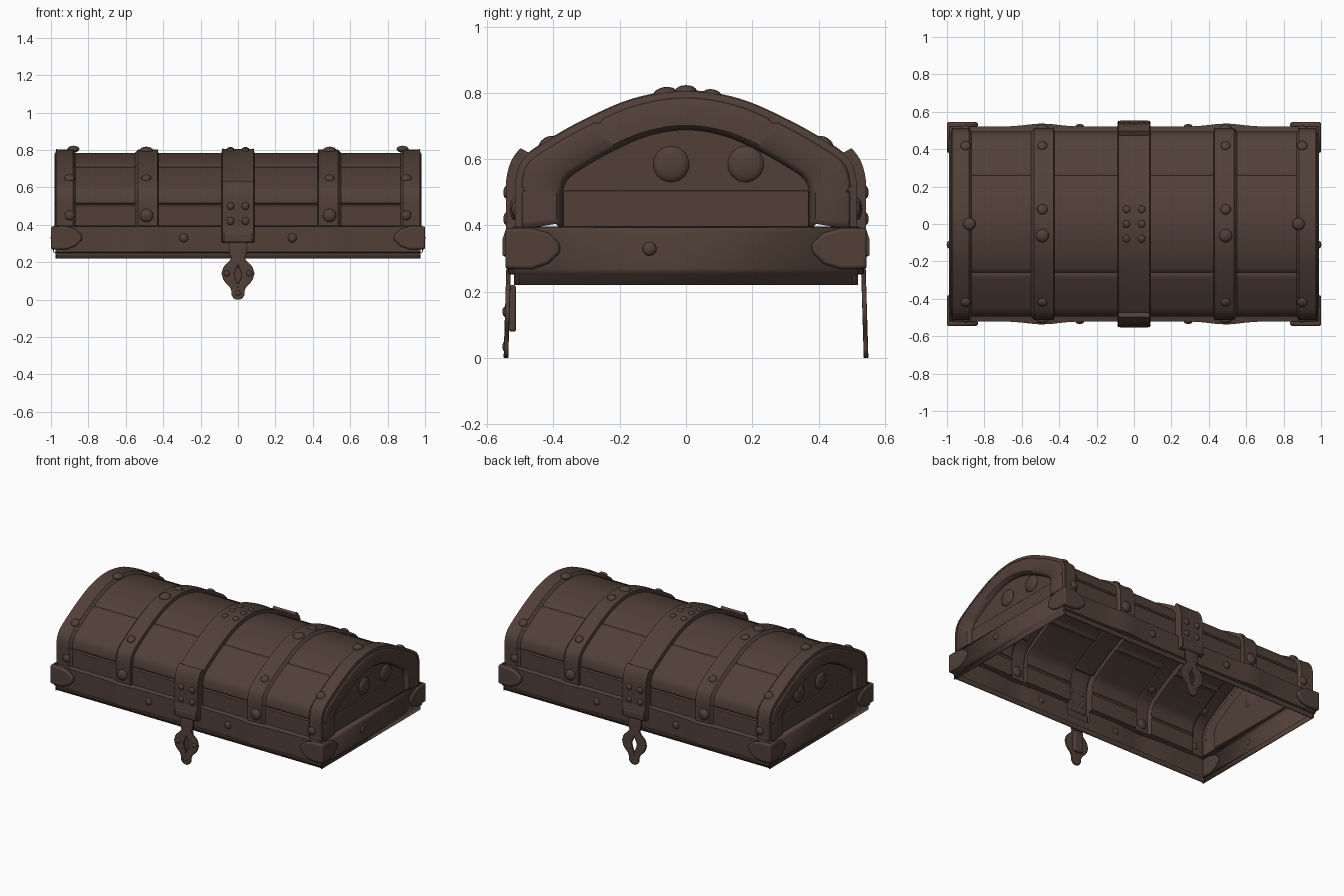
import bpy, bmesh, math
from mathutils import Vector, Matrix

if "Cube" in bpy.data.objects:
    bpy.data.objects.remove(bpy.data.objects["Cube"])

wood = bpy.data.materials.new("dark brown")
wood.use_nodes = True
COLOR = (0.082, 0.050, 0.039, 1)
wood.diffuse_color = COLOR
wood.node_tree.nodes["Principled BSDF"].inputs["Base Color"].default_value = COLOR


def finish(bm, name, solid=0, bevel=0):
    """Turn a bmesh into a smooth shaded object with optional thickness and bevel."""
    bmesh.ops.remove_doubles(bm, verts=bm.verts, dist=0.0001)
    bmesh.ops.recalc_face_normals(bm, faces=bm.faces)
    mesh = bpy.data.meshes.new(name)
    bm.to_mesh(mesh)
    bm.free()
    mesh.materials.append(wood)
    ob = bpy.data.objects.new(name, mesh)
    bpy.context.collection.objects.link(ob)
    if solid:
        m = ob.modifiers.new("thickness", "SOLIDIFY")
        m.thickness, m.offset = solid, -1 if solid < 0.01 else 0
    if bevel:
        m = ob.modifiers.new("bevel", "BEVEL")
        m.width, m.segments = bevel, 3
    bpy.ops.object.select_all(action="DESELECT")
    ob.select_set(True)
    bpy.context.view_layer.objects.active = ob
    bpy.ops.object.shade_smooth_by_angle(angle=math.radians(40))
    return ob


def grid(bm, rows):
    """Skin a list of equally long point rows."""
    vs = [[bm.verts.new(p) for p in row] for row in rows]
    for a, b in zip(vs, vs[1:]):
        for k in range(len(a) - 1):
            bm.faces.new((a[k], b[k], b[k + 1], a[k + 1]))
    return vs


def box(name, lo, hi, bevel=0.008):
    bm = bmesh.new()
    bmesh.ops.create_cube(bm, size=1)
    lo, hi = Vector(lo), Vector(hi)
    bmesh.ops.transform(bm, verts=bm.verts, matrix=Matrix.Translation((lo + hi) / 2) @ Matrix.Diagonal((*(hi - lo), 1)))
    return finish(bm, name, bevel=bevel)


# Cross-section of the lid: straight walls, shoulder and dome
def smooth_curve(keys, n):
    keys = [Vector(k) for k in keys]
    pts = []
    for i in range(1, len(keys) - 2):
        a, b, c, d = keys[i - 1:i + 3]
        for k in range(n):
            t = k / n
            pts.append(b + (c - a) * t / 2 + (a * 2 - b * 5 + c * 4 - d) * t * t / 2
                       + (b * 3 - a - c * 3 + d) * t ** 3 / 2)
    return pts


wall = [Vector((-0.495, z)) for z in
        (0.22, 0.25, 0.255, 0.28, 0.305, 0.31, 0.33, 0.36, 0.39, 0.397, 0.42, 0.45, 0.48, 0.50, 0.508, 0.516)]
dome = smooth_curve([(-0.495, 0.48), (-0.495, 0.53), (-0.475, 0.588), (-0.41, 0.636), (-0.29, 0.703),
                     (-0.15, 0.762), (0, 0.785), (0.15, 0.762)], 10)
half = wall + dome
profile = half + [Vector((0, 0.785))] + [Vector((-p.x, p.y)) for p in reversed(half)]
normals = []
for i in range(len(profile)):
    d = profile[min(i + 1, len(profile) - 1)] - profile[max(i - 1, 0)]
    normals.append(Vector((-d.y, d.x)).normalized())
seam_ids = {min(range(len(profile)), key=lambda i: (profile[i] - Vector(s)).length)
            for s in ((-0.495, 0.508), (0.495, 0.508), (-0.27, 0.713), (0.27, 0.713))}

# Straps: centre x, half width, height, lowest z
STRAPS = [(s * x, w, h, z) for s in (-1, 1)
          for x, w, h, z in ((0.49, 0.06, 0.017, 0.3), (0.92, 0.052, 0.017, 0.3))]
STRAPS.append((0, 0.084, 0.02, 0.306))


def offset(x, i):
    """Relief of straps, base belt and plank seams over the cross-section."""
    z = profile[i].y
    h = -0.008 if i in seam_ids else 0
    if z <= 0.25:
        h = 0.014
    elif z < 0.395:
        h = 0.026 + 0.016 * math.exp(-((abs(x) - 0.49) / 0.11) ** 2)
    for c, w, t, low in STRAPS:
        if abs(x - c) <= w and z > low:
            if c == 0 and z < 0.6:
                t = 0.045 + (0.01 if z < 0.38 else 0)
            edge = 0.003 if abs(x - c) > w - 0.014 else 0
            h = max(h, t + edge)
    return h


def on_lid(x, i, extra=0):
    p = profile[i] + normals[i] * (offset(x, i) + extra)
    return Vector((x, p.x, p.y))


# Vaulted shell
stations = {round(-0.95 + 0.05 * k, 3) for k in range(39)} | {-0.977, 0.977}
for c, w, t, low in STRAPS:
    for s in (-1, 1):
        stations |= {round(c + s * w, 4), round(c + s * (w + 0.004), 4), round(c + s * (w - 0.015), 4)}
stations = sorted(s for s in stations if abs(s) <= 0.977)
bm = bmesh.new()
grid(bm, [[on_lid(x, i) for i in range(len(profile))] for x in stations])
finish(bm, "lid_shell", solid=0.006)

upper = [i for i in range(len(profile)) if profile[i].y > 0.392]
for side, label in ((1, "left"), (-1, "right")):
    # End wall: arched rim around a recessed panel
    rim = [on_lid(side * 0.977, i) for i in upper]
    panel = [(profile[i].x * 0.765, 0.39 + (profile[i].y - 0.39) * 0.765) for i in upper]
    rows = [rim,
            [Vector((side * 0.982, p.y * 0.985, p.z - 0.008)) for p in rim],
            [Vector((side * 0.982, y * 1.03, z + 0.01)) for y, z in panel],
            [Vector((side * 0.972, y, z)) for y, z in panel],
            [Vector((side * 0.952, y * 0.985, z - 0.004)) for y, z in panel]]
    bm = bmesh.new()
    bm.faces.new(grid(bm, rows)[-1])
    finish(bm, label + "_end_wall", solid=0.006)
    box(label + "_panel_plank", (side * 0.955 - 0.006, -0.37, 0.385), (side * 0.955 + 0.006, 0.37, 0.505), 0.004)

    # Base belt and bottom lip across the end
    bm = bmesh.new()
    section = [(0.977, 0.22), (0.977, 0.25), (0.987, 0.252), (0.99, 0.27), (0.99, 0.38), (0.986, 0.394), (0.96, 0.397)]
    grid(bm, [[(side * x, y, z) for x, z in section] for y in (-0.518, 0.518)])
    finish(bm, label + "_end_belt", solid=0.006)


# Pointed corner plates wrapping each lower corner
def plate(name, outline, place, depth):
    bm = bmesh.new()
    face = bm.faces.new([bm.verts.new(place(u, v, 0)) for u, v in outline])
    ext = bmesh.ops.extrude_face_region(bm, geom=[face])
    shift = Vector(place(0, 0, depth)) - Vector(place(0, 0, 0))
    bmesh.ops.translate(bm, verts=[v for v in ext["geom"] if isinstance(v, bmesh.types.BMVert)], vec=shift)
    return finish(bm, name, bevel=0.01)


tip = [(0, 0.27), (0.08, 0.268), (0.13, 0.285), (0.165, 0.318), (0.165, 0.345), (0.13, 0.378), (0.08, 0.392), (0, 0.392)]
for sx in (-1, 1):
    for sy in (-1, 1):
        tag = ("left" if sx > 0 else "right") + ("_back" if sy > 0 else "_front")
        plate(tag + "_corner_plate", tip, lambda u, v, d: (sx * (1 - u), sy * (0.515 + d), v), 0.03)
        plate(tag + "_corner_end_plate", tip, lambda u, v, d: (sx * (0.975 + d), sy * (0.545 - u), v), 0.025)


# Domed studs
def stud(bm, loc, normal, r, flat=0.55):
    turn = Vector(normal).to_track_quat("Z", "Y").to_matrix().to_4x4()
    bmesh.ops.create_uvsphere(bm, u_segments=14, v_segments=8, radius=r,
                              matrix=Matrix.Translation(loc) @ turn @ Matrix.Diagonal((1, 1, flat, 1)))


def lid_stud(bm, x, y, z, r):
    i = min(range(len(profile)), key=lambda k: (profile[k] - Vector((y, z))).length)
    stud(bm, on_lid(x, i), (0, normals[i].x, normals[i].y), r)


bm = bmesh.new()
for sx in (-1, 1):
    for y, r in ((0.08, 0.028), (-0.06, 0.036)):
        lid_stud(bm, sx * 0.49, y, 0.78, r)
    lid_stud(bm, sx * 0.88, 0, 0.785, 0.033)
    for y in (0.07, 0, -0.07):
        lid_stud(bm, sx * 0.04, y, 0.78, 0.02)
    for sy in (-1, 1):
        lid_stud(bm, sx * 0.49, sy * 0.41, 0.636, 0.026)
        lid_stud(bm, sx * 0.90, sy * 0.41, 0.636, 0.028)
        lid_stud(bm, sx * 0.49, sy * 0.5, 0.455, 0.036)
        lid_stud(bm, sx * 0.90, sy * 0.5, 0.455, 0.026)
        lid_stud(bm, sx * 0.29, sy * 0.5, 0.333, 0.024)
        for z in (0.42, 0.5):
            lid_stud(bm, sx * 0.04, sy * 0.5, z, 0.02)
    stud(bm, (sx * 0.99, -0.11, 0.33), (sx, 0, 0), 0.021)
    for y in (-0.045, 0.18):
        stud(bm, (sx * 0.955, y, 0.585), (sx, 0, 0), 0.055, 0.3)
finish(bm, "studs")

# Hanging hasps: z, outer half width, hole half width
HASP = [(0.32, 0.05, 0), (0.25, 0.048, 0), (0.222, 0.036, 0), (0.205, 0.048, 0), (0.185, 0.07, 0),
        (0.17, 0.08, 0.006), (0.14, 0.088, 0.02), (0.11, 0.08, 0.014), (0.09, 0.066, 0.004),
        (0.07, 0.045, 0), (0.05, 0.036, 0), (0.025, 0.035, 0), (0.008, 0.024, 0), (0, 0.01, 0)]
for sy, label in ((-1, "front"), (1, "back")):
    bm = bmesh.new()
    for sx in (-1, 1):
        grid(bm, [[(sx * hole, sy * (0.543 - 0.03 * z), z), (sx * w, sy * (0.543 - 0.03 * z), z)]
                  for z, w, hole in HASP])
    finish(bm, label + "_hasp", solid=0.014, bevel=0.003)
    # Hinge knuckle at the foot of the centre strap
    box(label + "_hasp_buckle", (-0.08, sy * 0.538 - 0.016, 0.305), (0.08, sy * 0.538 + 0.016, 0.36), 0.012)
box("lock_block", (-0.035, -0.535, 0.08), (0.035, -0.512, 0.22))
bm = bmesh.new()
for x, z in ((-0.06, 0.14), (0.06, 0.14), (0, 0.035)):
    stud(bm, (x, -0.545, z), (0, -1, 0), 0.016)
finish(bm, "lock_rivets")
